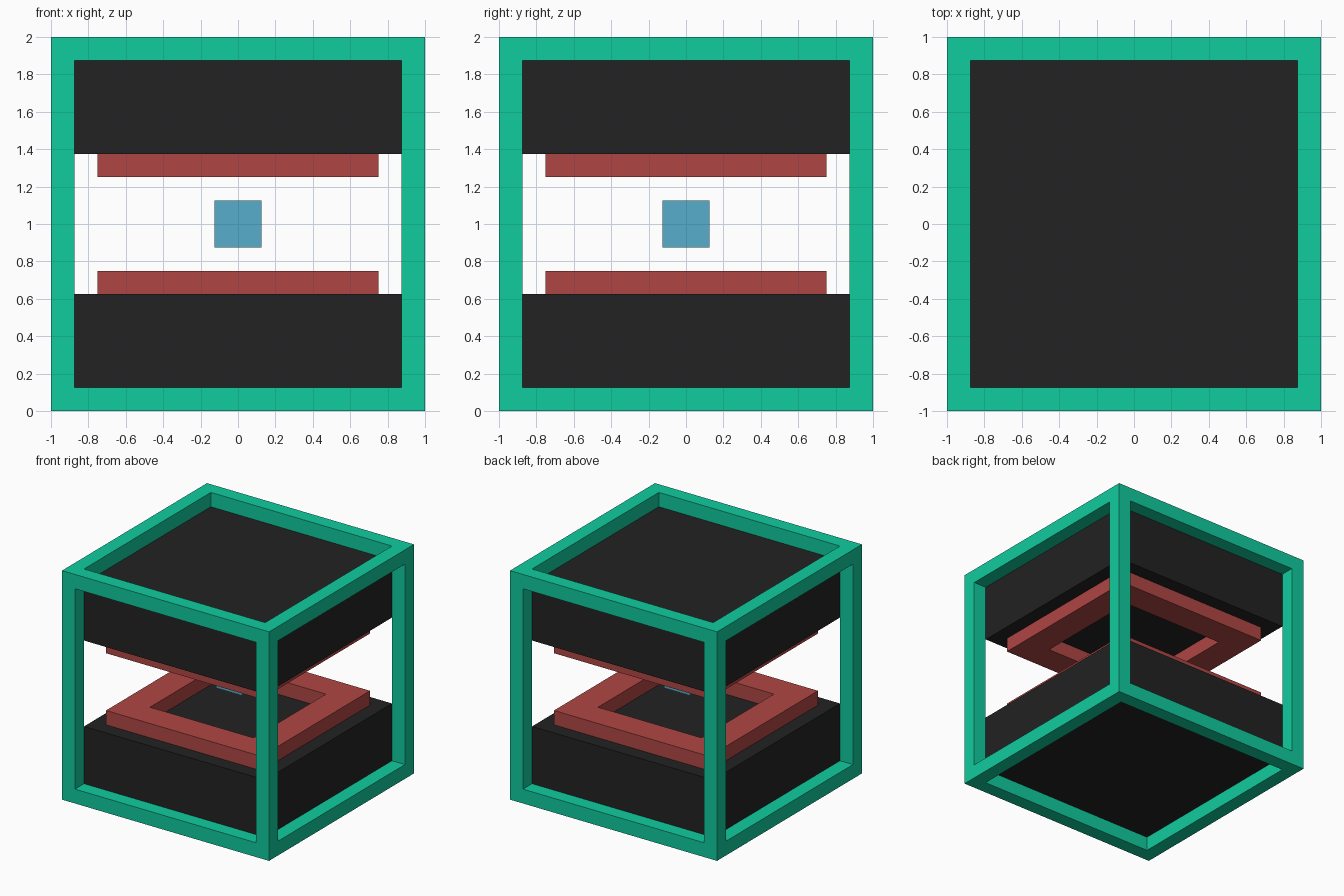
import bpy, bmesh
from mathutils import Vector, Matrix

default = bpy.data.objects.get("Cube")
if default:
    bpy.data.objects.remove(default, do_unlink=True)

BAR = 0.125          # frame bar thickness, also the base unit for every part
INNER = 1 - BAR      # half width of the space inside the frame


def material(name, srgb):
    """Flat material from 0-255 sRGB values."""
    lin = [((c / 255 + 0.055) / 1.055) ** 2.4 for c in srgb] + [1.0]
    mat = bpy.data.materials.new(name)
    mat.use_nodes = True
    mat.diffuse_color = lin
    bsdf = next(n for n in mat.node_tree.nodes if n.type == 'BSDF_PRINCIPLED')
    bsdf.inputs["Base Color"].default_value = lin
    return mat


def box_mesh(size):
    bm = bmesh.new()
    bmesh.ops.create_cube(bm, size=1, matrix=Matrix.Diagonal((*size, 1)))
    return bm


def finish(bm, name, mat, z):
    bmesh.ops.recalc_face_normals(bm, faces=bm.faces)
    mesh = bpy.data.meshes.new(name)
    bm.to_mesh(mesh)
    bm.free()
    mesh.materials.append(mat)
    obj = bpy.data.objects.new(name, mesh)
    obj.location.z = z
    bpy.context.collection.objects.link(obj)
    return obj


def add_block(name, size, mat, z):
    return finish(box_mesh(size), name, mat, z)


def add_frame(name, mat, z):
    """Open cube frame: inset all six sides, then line each opening inwards."""
    bm = box_mesh((2, 2, 2))
    openings = bm.faces[:]
    bmesh.ops.inset_individual(bm, faces=openings, thickness=BAR, use_even_offset=True)
    rims = [[v.co.copy() for v in f.verts] for f in openings]
    bmesh.ops.delete(bm, geom=openings, context='FACES_ONLY')
    for rim in rims:
        for a, b in zip(rim, rim[1:] + rim[:1]):
            a2, b2 = (Vector([max(-INNER, min(INNER, c)) for c in p]) for p in (a, b))
            bm.faces.new([bm.verts.new(p) for p in (a, b, b2, a2)])
    bmesh.ops.remove_doubles(bm, verts=bm.verts, dist=0.001)
    return finish(bm, name, mat, z)


def add_ring(name, width, height, rim, mat, z):
    """Square ring: inset top and bottom, then bridge the two holes."""
    bm = box_mesh((width, width, height))
    bm.normal_update()
    caps = [f for f in bm.faces if abs(f.normal.z) > 0.5]
    bmesh.ops.inset_individual(bm, faces=caps, thickness=rim, use_even_offset=True)
    edges = [e for f in caps for e in f.edges]
    bmesh.ops.delete(bm, geom=caps, context='FACES_ONLY')
    bmesh.ops.bridge_loops(bm, edges=edges)
    return finish(bm, name, mat, z)


green = material("frame_green", (16, 204, 158))
black = material("block_black", (34, 34, 34))
red = material("ring_red", (175, 70, 68))
blue = material("core_blue", (88, 174, 204))

add_frame("outer_frame", green, 1)

# Mirrored lower and upper halves
for side, sign in (("lower", -1), ("upper", 1)):
    add_block(side + "_block", (2 * INNER, 2 * INNER, 0.5), black, 1 + sign * 0.625)
    add_ring(side + "_ring", 1.5, BAR, 0.25, red, 1 + sign * 0.3125)

# Small cube floating in the centre
add_block("core_cube", (0.25, 0.25, 0.25), blue, 1)
